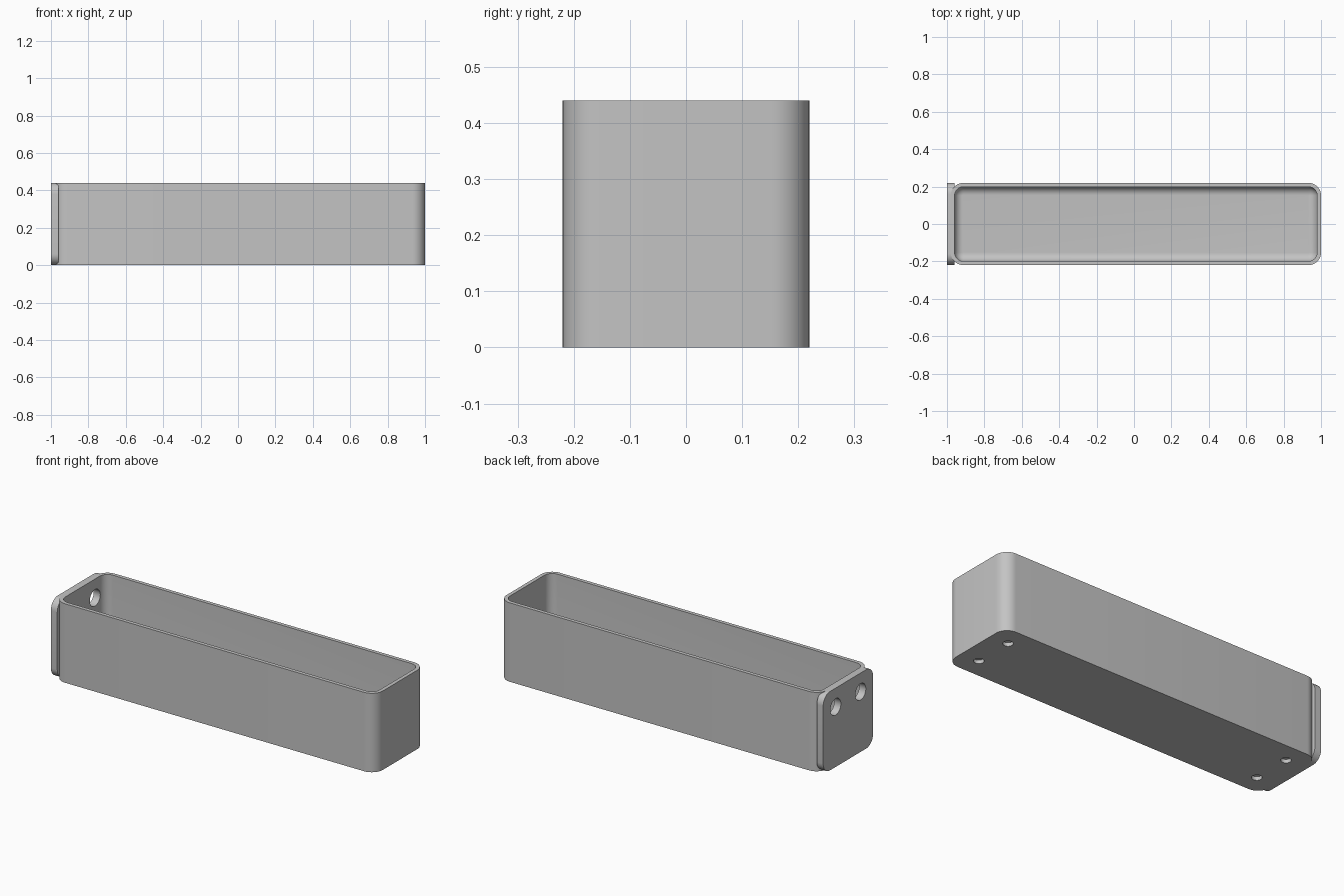
import bpy
import bmesh
from math import cos, sin, pi
from mathutils import Matrix, Vector

old = bpy.data.objects.get("Cube")
if old:
    bpy.data.objects.remove(old, do_unlink=True)

LEFT, RIGHT, HALF_Y, HEIGHT = -0.98, 1.0, 0.22, 0.44
WALL, FLOOR, FILLET, CORNER = 0.021, 0.04, 0.045, 0.068
PLATE_OUT, PLATE_IN = -1.0, -0.961
SEG = 10

gray = bpy.data.materials.new("plain gray")
gray.use_nodes = True
gray.diffuse_color = (0.55, 0.55, 0.55, 1)
gray.node_tree.nodes["Principled BSDF"].inputs["Base Color"].default_value = gray.diffuse_color


def rounded_rect(u0, u1, v0, v1, r):
    """Counter-clockwise outline with rounded corners."""
    centres = [(u1 - r, v1 - r), (u0 + r, v1 - r), (u0 + r, v0 + r), (u1 - r, v0 + r)]
    return [(cu + r * cos((q + i / SEG) * pi / 2), cv + r * sin((q + i / SEG) * pi / 2))
            for q, (cu, cv) in enumerate(centres) for i in range(SEG + 1)]


def loft(name, rings):
    """Skin a list of matching rings and cap both ends."""
    bm = bmesh.new()
    loops = [[bm.verts.new(p) for p in ring] for ring in rings]
    n = len(loops[0])
    for a, b in zip(loops, loops[1:]):
        for i in range(n):
            j = (i + 1) % n
            bm.faces.new((a[i], a[j], b[j], b[i]))
    bm.faces.new(loops[0][::-1])
    bm.faces.new(loops[-1])
    bmesh.ops.recalc_face_normals(bm, faces=bm.faces)
    return make_object(name, bm)


def make_object(name, bm):
    mesh = bpy.data.meshes.new(name)
    bm.to_mesh(mesh)
    bm.free()
    mesh.materials.append(gray)
    ob = bpy.data.objects.new(name, mesh)
    bpy.context.collection.objects.link(ob)
    return ob


def hole_cutter(name, points, axis, radius, depth):
    """Several cylinders centred on the points, along one axis."""
    bm = bmesh.new()
    turn = Vector((0, 0, 1)).rotation_difference(Vector(axis)).to_matrix().to_4x4()
    for p in points:
        bmesh.ops.create_cone(bm, cap_ends=True, segments=32, radius1=radius, radius2=radius,
                              depth=depth, matrix=Matrix.Translation(p) @ turn)
    ob = make_object(name, bm)
    ob.hide_render = True
    ob.hide_set(True)
    return ob


def cut_and_smooth(ob, cutters):
    bpy.ops.object.select_all(action='DESELECT')
    bpy.context.view_layer.objects.active = ob
    ob.select_set(True)
    for cutter in cutters:
        mod = ob.modifiers.new("holes", 'BOOLEAN')
        mod.operation = 'DIFFERENCE'
        mod.solver = 'EXACT'
        mod.object = cutter
        bpy.ops.object.modifier_apply(modifier=mod.name)
    bpy.ops.object.shade_smooth_by_angle(angle=pi / 6)


def tray_ring(inset, z):
    outline = rounded_rect(LEFT + inset, RIGHT - inset, -HALF_Y + inset, HALF_Y - inset,
                           CORNER - inset)
    return [(x, y, z) for x, y in outline]


# Open tray: outer wall, rim, inner wall, then a filleted floor
rings = [tray_ring(0, 0), tray_ring(0, HEIGHT), tray_ring(WALL, HEIGHT)]
for i in range(SEG + 1):
    t = i / SEG * pi / 2
    rings.append(tray_ring(WALL + FILLET * (1 - cos(t)), FLOOR + FILLET * (1 - sin(t))))
tray = loft("tray", rings)

# Rounded mounting plate on the end
outline = rounded_rect(-HALF_Y, HALF_Y, 0, HEIGHT, 0.06)
plate = loft("mounting_plate", [[(x, y, z) for y, z in outline] for x in (PLATE_OUT, PLATE_IN)])

# Two through holes in the plate and four blind holes underneath
plate_holes = hole_cutter("plate_hole_cutter", [(-0.98, s * 0.11, 0.335) for s in (-1, 1)],
                          (1, 0, 0), 0.046, 0.12)
base_holes = hole_cutter("base_hole_cutter",
                         [(x, s * 0.11, 0) for x in (-0.87, 0.89) for s in (-1, 1)],
                         (0, 0, 1), 0.026, 0.04)
cut_and_smooth(tray, [plate_holes, base_holes])
cut_and_smooth(plate, [plate_holes])

# Cutters are no longer needed
for helper in (plate_holes, base_holes):
    bpy.data.objects.remove(helper, do_unlink=True)
